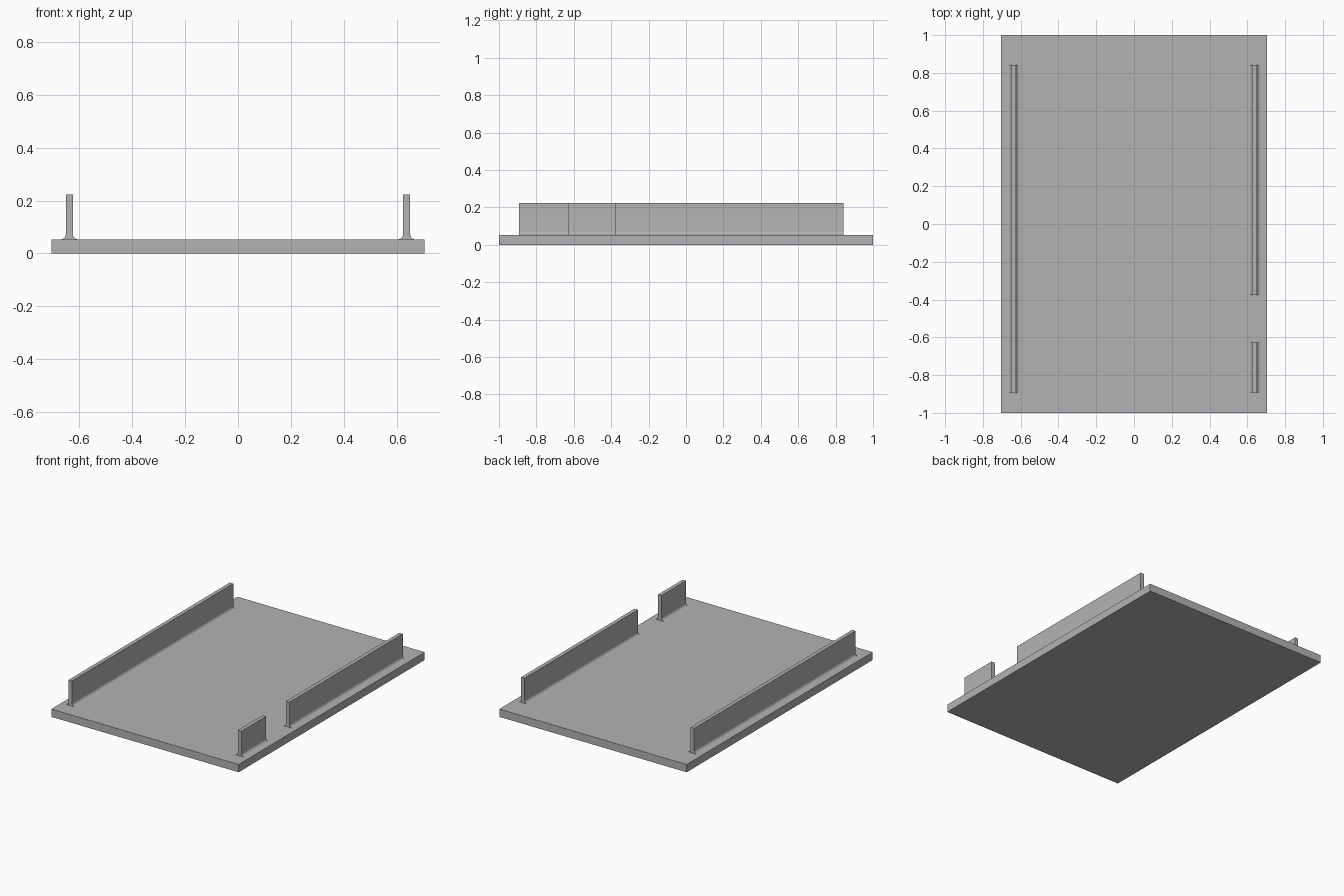
import bpy, bmesh, math

cube = bpy.data.objects.get("Cube")
if cube:
    bpy.data.objects.remove(cube, do_unlink=True)

grey = bpy.data.materials.new("mid grey")
grey.use_nodes = True
colour = (0.45, 0.45, 0.45, 1)
grey.diffuse_color = colour
grey.node_tree.nodes["Principled BSDF"].inputs["Base Color"].default_value = colour

BASE_TOP, RAIL_TOP = 0.053, 0.224
HALF_THICK, FILLET = 0.013, 0.021


def extrude_profile(name, points, x, y0, y1):
    """Extrude an (x, z) outline along y from y0 to y1."""
    bm = bmesh.new()
    face = bm.faces.new([bm.verts.new((x + px, y0, pz)) for px, pz in points])
    moved = bmesh.ops.extrude_face_region(bm, geom=[face])["geom"]
    verts = [v for v in moved if isinstance(v, bmesh.types.BMVert)]
    bmesh.ops.translate(bm, verts=verts, vec=(0, y1 - y0, 0))
    bmesh.ops.recalc_face_normals(bm, faces=bm.faces)
    mesh = bpy.data.meshes.new(name)
    bm.to_mesh(mesh)
    bm.free()
    mesh.materials.append(grey)
    obj = bpy.data.objects.new(name, mesh)
    bpy.context.collection.objects.link(obj)
    bpy.ops.object.select_all(action='DESELECT')
    obj.select_set(True)
    bpy.context.view_layer.objects.active = obj
    bpy.ops.object.shade_smooth_by_angle(angle=math.radians(30))
    return obj


# Rail outline: upright wall with a concave fillet at each foot
steps = 8
right_side = [(HALF_THICK, RAIL_TOP)]
for i in range(steps + 1):
    a = math.pi / 2 * i / steps
    right_side.append((HALF_THICK + FILLET * (1 - math.cos(a)),
                       BASE_TOP + FILLET * (1 - math.sin(a))))
right_side.reverse()
rail = right_side + [(-x, z) for x, z in reversed(right_side)]

# Base plate
W = 0.705
extrude_profile("base_plate", [(-W, 0), (W, 0), (W, BASE_TOP), (-W, BASE_TOP)], 0, -1, 1)

# Rails: one full length, the other split by a gap
RAIL_X, FRONT, BACK = 0.638, -0.893, 0.842
extrude_profile("right_rail", rail, -RAIL_X, FRONT, BACK)
extrude_profile("left_front_rail", rail, RAIL_X, FRONT, -0.627)
extrude_profile("left_back_rail", rail, RAIL_X, -0.377, BACK)
